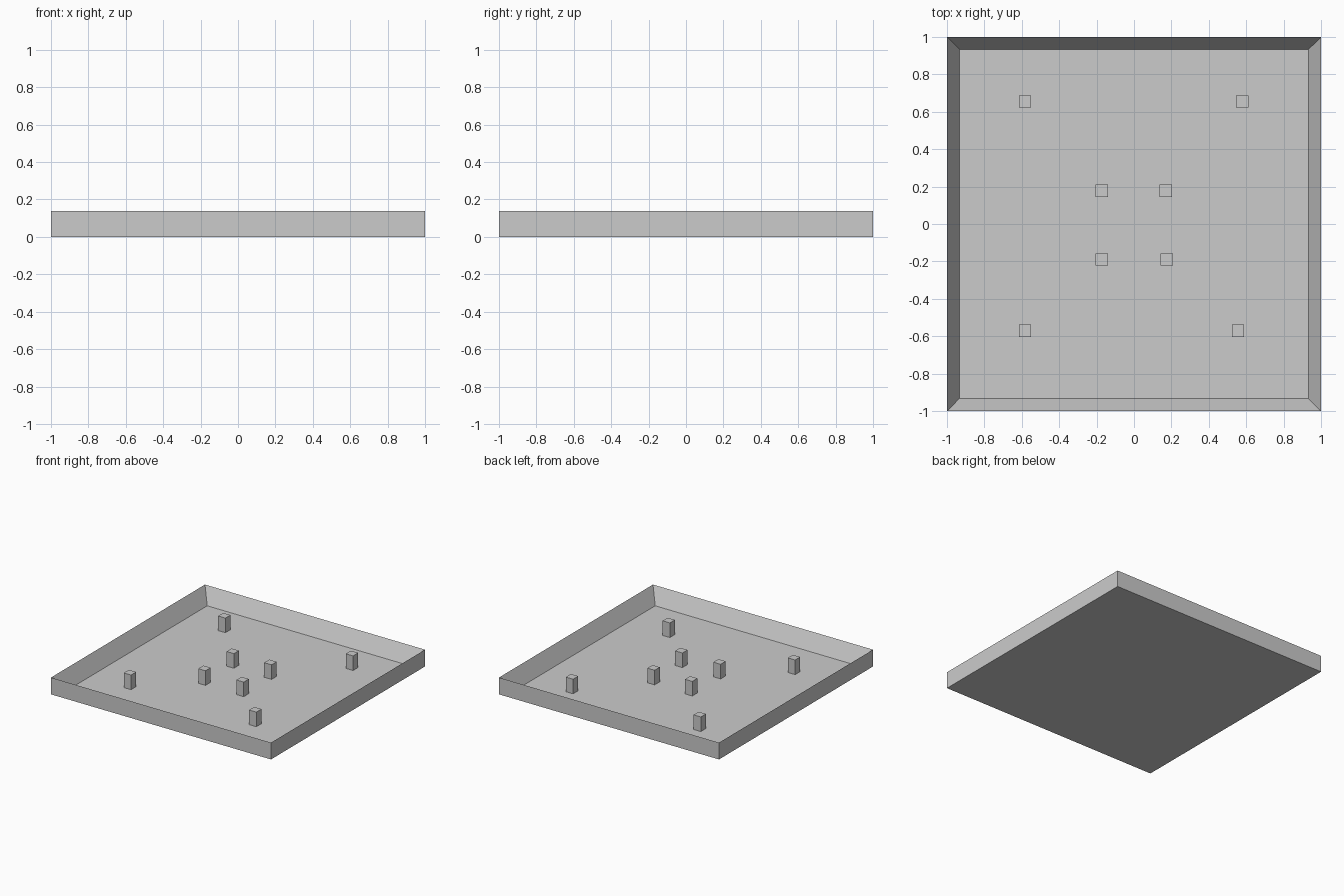
import bpy
import bmesh
from mathutils import Matrix, Vector

HEIGHT = 0.138      # outer wall height
RIM = 0.067         # wall thickness
FLOOR = 0.007       # floor thickness
POST_SIZE = 0.066
POST_TOP = 0.127

cube = bpy.data.objects.get("Cube")
if cube:
    bpy.data.objects.remove(cube, do_unlink=True)

grey = bpy.data.materials.new("plain grey")
grey.use_nodes = True
colour = (0.6, 0.6, 0.6, 1)
grey.diffuse_color = colour
grey.node_tree.nodes["Principled BSDF"].inputs["Base Color"].default_value = colour


def new_box(size, centre):
    """Bmesh box with the given size and centre."""
    bm = bmesh.new()
    matrix = Matrix.Translation(centre) @ Matrix.Diagonal((*size, 1))
    bmesh.ops.create_cube(bm, size=1, matrix=matrix)
    return bm


def add_object(name, bm):
    mesh = bpy.data.meshes.new(name)
    bm.to_mesh(mesh)
    bm.free()
    mesh.materials.append(grey)
    obj = bpy.data.objects.new(name, mesh)
    bpy.context.collection.objects.link(obj)


# Tray: a slab whose top is inset and sunk to leave a rim and a thin floor
tray = new_box((2, 2, HEIGHT), (0, 0, HEIGHT / 2))
tray.normal_update()
top = max(tray.faces, key=lambda f: f.calc_center_median().z)
bmesh.ops.inset_region(tray, faces=[top], thickness=RIM, use_even_offset=True)
bmesh.ops.translate(tray, verts=top.verts, vec=Vector((0, 0, FLOOR - HEIGHT)))
add_object("tray", tray)

# Posts: four near the corners and four around the middle
posts = {
    "back_right_post": (-0.583, 0.655),
    "back_left_post": (0.578, 0.655),
    "front_right_post": (-0.583, -0.57),
    "front_left_post": (0.556, -0.57),
    "inner_back_right_post": (-0.172, 0.178),
    "inner_back_left_post": (0.17, 0.178),
    "inner_front_right_post": (-0.172, -0.19),
    "inner_front_left_post": (0.175, -0.19),
}
post_height = POST_TOP - FLOOR
for name, (x, y) in posts.items():
    add_object(name, new_box((POST_SIZE, POST_SIZE, post_height),
                             (x, y, FLOOR + post_height / 2)))
